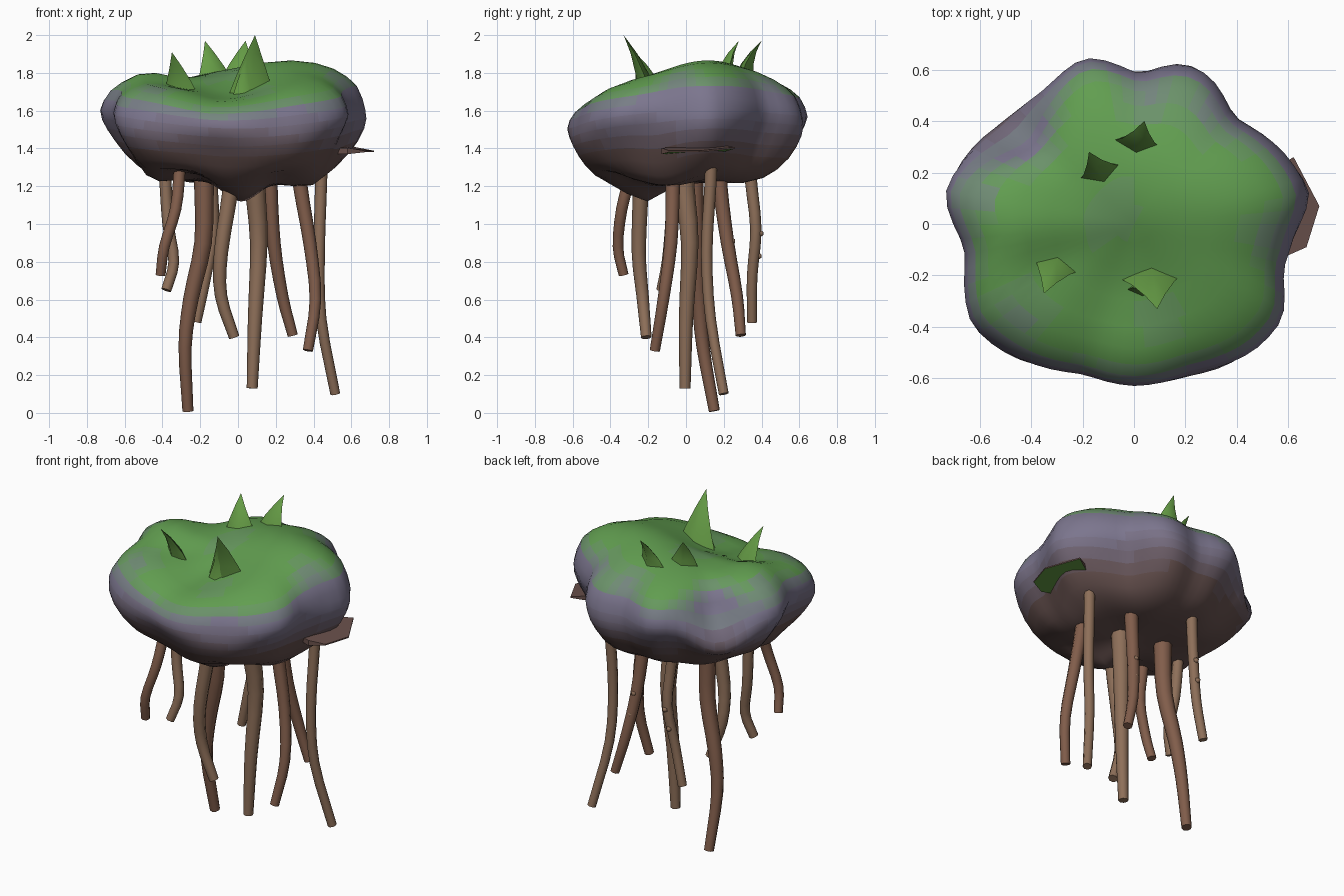
import bpy, bmesh, math
from mathutils import Vector

if "Cube" in bpy.data.objects:
    bpy.data.objects.remove(bpy.data.objects["Cube"])


def material(name, rgb):
    m = bpy.data.materials.new(name)
    m.diffuse_color = (*rgb, 1)
    m.use_nodes = True
    m.node_tree.nodes["Principled BSDF"].inputs["Base Color"].default_value = m.diffuse_color
    return m


def finish(name, bm, mats, angle=40):
    bmesh.ops.recalc_face_normals(bm, faces=bm.faces)
    me = bpy.data.meshes.new(name)
    bm.to_mesh(me)
    bm.free()
    ob = bpy.data.objects.new(name, me)
    bpy.context.collection.objects.link(ob)
    for m in mats:
        me.materials.append(m)
    bpy.ops.object.select_all(action='DESELECT')
    ob.select_set(True)
    bpy.context.view_layer.objects.active = ob
    bpy.ops.object.shade_smooth_by_angle(angle=math.radians(angle))
    return ob


def mix(a, b, t):
    return [p + (q - p) * t for p, q in zip(a, b)]


def ramp(v, lo, hi):
    t = min(1, max(0, (v - lo) / (hi - lo)))
    return t * t * (3 - 2 * t)


GREEN, STONE, EARTH = (.12, .34, .08), (.20, .18, .27), (.13, .08, .075)
N = 6
rock_mats = [material(f"rock_earth_{i}", mix(EARTH, STONE, i / N)) for i in range(N)]
rock_mats += [material(f"rock_moss_{i}", mix(STONE, GREEN, i / N)) for i in range(N + 1)]
leaf_mat = material("leaf_green", (.13, .33, .06))
root_mats = [material("root_light", (.27, .16, .10)), material("root_dark", (.22, .11, .07))]
ledge_mat = material("ledge_brown", (.14, .08, .07))

# Rock outline seen from above
outline = [(0, -.63), (-.2, -.58), (-.45, -.52), (-.64, -.38), (-.65, -.1), (-.74, .12),
           (-.71, .18), (-.52, .38), (-.35, .52), (-.19, .65), (-.09, .63), (.02, .575),
           (.2, .62), (.29, .58), (.39, .41), (.59, .27), (.68, .12), (.62, -.04),
           (.575, -.18), (.58, -.37), (.47, -.49), (.22, -.58)]
polar = sorted((math.atan2(y, x) % math.tau, math.hypot(x, y)) for x, y in outline)
polar = [(polar[-1][0] - math.tau, polar[-1][1])] + polar + [(polar[0][0] + math.tau, polar[0][1])]


def radius(a):
    a %= math.tau
    for (a0, r0), (a1, r1) in zip(polar, polar[1:]):
        if a0 <= a <= a1:
            return r0 + (r1 - r0) * (a - a0) / (a1 - a0)
    return polar[0][1]


# Lumps: x, y, spread, height; the first list shapes the top, the second the underside
top_lumps = [(.2, .12, .3, .07), (-.1, -.45, .25, -.03), (-.05, -.23, .24, -.09), (-.33, -.16, .12, -.04),
             (-.5, -.02, .14, .03), (.5, .1, .2, .03), (-.3, .1, .12, -.02)]
low_lumps = [(.02, -.22, .13, -.10), (.4, -.1, .16, -.06), (-.48, -.12, .13, -.05),
             (-.3, .25, .13, -.03), (.2, -.35, .1, .04), (-.25, -.3, .12, .05), (.15, .3, .15, -.02)]
# Bare stone patches showing through the moss
bare = [(.32, .45, .11, .7), (-.6, .1, .08, .6), (-.42, .32, .1, .8), (.05, .5, .1, .6),
        (-.45, -.36, .1, .5), (.1, -.38, .08, .35), (.55, -.05, .09, .6), (-.1, .05, .12, .25)]


def lump(lumps, x, y):
    return sum(h * math.exp(-((x - u) ** 2 + (y - v) ** 2) / (s * s)) for u, v, s, h in lumps)


# Rock profile: radius share, height
profile = [(.12, 1.79), (.3, 1.79), (.48, 1.785), (.64, 1.77), (.77, 1.745), (.87, 1.71), (.94, 1.67),
           (.98, 1.62), (1, 1.57), (.99, 1.52), (.96, 1.47), (.91, 1.41), (.85, 1.35),
           (.77, 1.295), (.66, 1.255), (.5, 1.235), (.33, 1.225), (.15, 1.22)]
SEG = 72
bm = bmesh.new()
rings = []
for s, z in profile:
    ring = []
    for i in range(SEG):
        a = math.tau * i / SEG
        r = sum(radius(a + d) for d in (-.06, 0, 0, .06)) / 4
        r = s * (r * s + .62 * (1 - s))
        if z < 1.57:   # ripples on the lower flank
            r *= 1 + .05 * math.sin(math.pi * (1.57 - z) / .35) * math.sin(5 * a + 1)
        notch = math.exp(-((a - 2.48) / .27) ** 2)   # sunken shelf at the back left
        r *= 1 - .13 * notch * math.exp(-((z - 1.68) / .07) ** 2)
        x, y = r * math.cos(a), r * math.sin(a)
        rim = s * s * (.035 * math.cos(2 * a) + .03 * math.sin(a)) - .13 * notch * s ** 4 * ramp(z, 1.28, 1.5)
        zz = z + rim + lump(top_lumps if z > 1.57 else low_lumps, x, y) * ramp(abs(z - 1.57), 0, .12)
        ring.append(bm.verts.new((x, y, zz)))
    rings.append(ring)
for p, q in zip(rings, rings[1:]):
    for i in range(SEG):
        j = (i + 1) % SEG
        bm.faces.new((p[i], p[j], q[j], q[i]))
for ring in (rings[0], rings[-1]):
    bmesh.ops.poke(bm, faces=[bm.faces.new(ring)])
bmesh.ops.recalc_face_normals(bm, faces=bm.faces)
bm.normal_update()
for f in bm.faces:
    x, y, z = f.calc_center_median()
    moss = ramp(f.normal.z, .35, .9) * ramp(z, 1.42, 1.66) * (1 - min(.9, lump(bare, x, y)))
    earth = ramp(z, 1.3, 1.62)
    f.material_index = N + round(moss * N) if moss > .08 else min(N, int(earth * (N + .5)))
finish("rock", bm, rock_mats, 80)


# Roots: tapering tubes swept along a smooth path
def root(name, pts, r0, r1, mat):
    pts = [Vector(p) for p in pts]
    pts = [pts[0] + Vector((0, 0, .12))] + pts
    ext = [2 * pts[0] - pts[1]] + pts + [2 * pts[-1] - pts[-2]]
    path = []
    for k in range(1, len(ext) - 2):
        a, b, c, d = ext[k - 1:k + 3]
        for t in (0, .33, .67):
            path.append(.5 * (2 * b + (c - a) * t + (2 * a - 5 * b + 4 * c - d) * t * t
                              + (3 * b - a - 3 * c + d) * t ** 3))
    path.append(pts[-1])
    bm = bmesh.new()
    loops = []
    for k, p in enumerate(path):
        d = (path[min(k + 1, len(path) - 1)] - path[max(k - 1, 0)]).normalized()
        u = d.cross(Vector((0, 1, 0))).normalized()
        v = d.cross(u)
        r = r0 + (r1 - r0) * k / (len(path) - 1)
        loops.append([bm.verts.new(p + r * (u * math.cos(math.tau * i / 8) + v * math.sin(math.tau * i / 8)))
                      for i in range(8)])
    for p, q in zip(loops, loops[1:]):
        for i in range(8):
            bm.faces.new((p[i], p[i - 1], q[i - 1], q[i]))
    bm.faces.new(loops[0])
    bm.faces.new(loops[-1])
    finish(name, bm, [mat], 60)


roots = [
    ([(-.31, -.29, 1.28), (-.33, -.34, 1.08), (-.39, -.36, .88), (-.41, -.33, .73)], .034, .026),
    ([(-.385, -.07, 1.25), (-.37, -.08, 1.0), (-.34, -.10, .8), (-.38, -.13, .65)], .034, .027),
    ([(-.18, .04, 1.2), (-.185, .05, .9), (-.25, .07, .6), (-.28, .09, .35), (-.265, .15, .01)], .058, .029),
    ([(-.04, -.24, 1.18), (-.09, -.25, .85), (-.09, -.23, .62), (-.02, -.21, .4)], .047, .028),
    ([(.09, -.01, 1.2), (.11, .02, .9), (.09, .0, .5), (.075, -.005, .13)], .064, .029),
    ([(.17, .18, 1.2), (.19, .22, .9), (.235, .27, .62), (.29, .29, .41)], .044, .027),
    ([(.33, -.07, 1.2), (.38, -.08, .9), (.41, -.12, .6), (.37, -.165, .33)], .042, .027),
    ([(.44, .13, 1.22), (.43, .11, .85), (.44, .13, .5), (.515, .2, .1)], .034, .026),
    ([(-.14, .345, 1.22), (-.13, .37, .97), (-.17, .35, .72), (-.22, .35, .48)], .034, .026)]
for i, (pts, r0, r1) in enumerate(roots):
    root(f"root_{i + 1}", pts, r0, r1, root_mats[i in (0, 2, 5, 6)])

# Small nodules on two of the back roots
for i, p in enumerate([(-.13, .395, .95), (-.15, .385, .83), (.19, .245, .91), (.205, .26, .78)]):
    bm = bmesh.new()
    bmesh.ops.create_icosphere(bm, subdivisions=1, radius=.018)
    bmesh.ops.translate(bm, verts=bm.verts, vec=p)
    finish(f"root_nodule_{i + 1}", bm, [root_mats[0]], 60)


# Leaves: folded four-sided blades leaning outwards
def leaf(name, base, tip, width, depth, turn):
    base, tip = Vector(base), Vector(tip)
    side = Vector((math.cos(turn), math.sin(turn), 0))
    out = Vector((-side.y, side.x, 0))
    bm = bmesh.new()
    loops = []
    for t, k in ((0, 1), (.35, .68), (.7, .32)):
        c = base.lerp(tip, t) - out * .02 * math.sin(math.pi * t) * (1 if tip.y > 0 else -1)
        loops.append([bm.verts.new(c + k * o) for o in
                      (side * width, out * depth, -side * width, -out * depth)])
    top = bm.verts.new(tip)
    for p, q in zip(loops, loops[1:]):
        for i in range(4):
            bm.faces.new((p[i], p[i - 1], q[i - 1], q[i]))
    for i in range(4):
        bm.faces.new((loops[-1][i], loops[-1][i - 1], top))
    bm.faces.new(loops[0])
    finish(name, bm, [leaf_mat], 60)


leaves = [((-.30, -.15, 1.67), (-.35, -.27, 1.91), .10, .05, -.3),
          ((.07, -.20, 1.67), (.09, -.33, 2.0), .125, .055, .1),
          ((.03, -.25, 1.67), (.05, -.28, 1.9), .06, .035, .1),
          ((-.12, .20, 1.76), (-.175, .28, 1.97), .095, .055, .3),
          ((.01, .31, 1.78), (.04, .40, 1.97), .095, .05, -.15)]
for i, args in enumerate(leaves):
    leaf(f"leaf_{i + 1}", *args)

# Thin ledge jutting from the right flank, brown above and green beneath
edge = [(.5, -.1), (.58, -.13), (.67, -.09), (.72, .07), (.62, .26), (.52, .2)]
bm = bmesh.new()
up = [bm.verts.new((x, y, 1.388 + .12 * max(0, y - .1) + (.015 if x < .6 else 0))) for x, y in edge]
dn = [bm.verts.new((x, y, 1.38 + .12 * max(0, y - .1) - (.01 if x < .6 else 0))) for x, y in edge]
bm.faces.new(up)
bm.faces.new(dn[::-1]).material_index = 1
for i in range(len(edge)):
    bm.faces.new((up[i], up[i - 1], dn[i - 1], dn[i]))
finish("side_ledge", bm, [ledge_mat, leaf_mat], 30)
